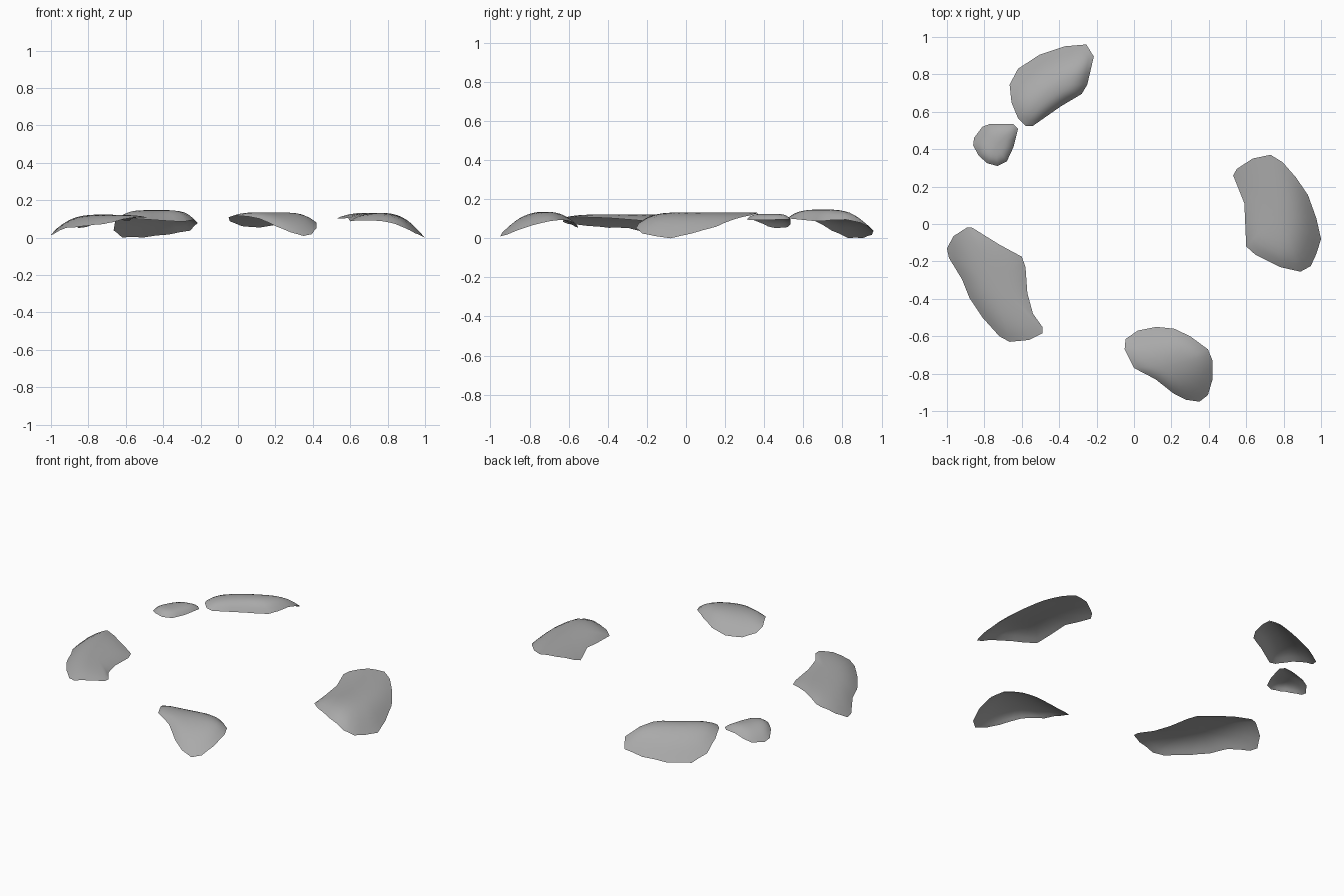
import bpy
import bmesh
from math import hypot, radians
from mathutils import Vector

default_cube = bpy.data.objects.get("Cube")
if default_cube:
    bpy.data.objects.remove(default_cube, do_unlink=True)

# Single plain grey
grey = bpy.data.materials.new("plain grey")
grey.use_nodes = True
tone = (0.4, 0.4, 0.4, 1)
grey.diffuse_color = tone
grey.node_tree.nodes["Principled BSDF"].inputs["Base Color"].default_value = tone

RINGS = 8


def arch_height(point, crest, peak, inner, outer, power):
    """Height of the rounded ring surface at a plan position.
    inner and outer are (width, drop) pairs on each side of the crest."""
    offset = hypot(point.x, point.y) - crest
    if offset < 0:
        width, drop = inner
        return peak - drop * (-offset / width) ** 2
    width, drop = outer
    return max(0.0, peak - drop * (offset / width) ** power)


def patch(name, outline, crest, peak, inner, outer, droop, lean=(0, 0), power=2):
    """Thin curved sheet: concentric rings of the outline draped over the arch.
    The rim curls down by the droop share, more towards the lean direction."""
    corners = [Vector(p) / 100 for p in outline]
    rim = []
    for here, following in zip(corners, corners[1:] + corners[:1]):
        rim += [here, (here + following) / 2]
    low = Vector((min(p.x for p in rim), min(p.y for p in rim)))
    high = Vector((max(p.x for p in rim), max(p.y for p in rim)))
    middle = (low + high) / 2

    bm = bmesh.new()

    def drape(rim_point, share):
        p = middle.lerp(rim_point, share)
        curl = max(0, droop + Vector(lean).dot((rim_point - middle).normalized()))
        z = arch_height(p, crest, peak, inner, outer, power)
        return bm.verts.new((p.x, p.y, z * (1 - curl * share ** 5)))

    centre = drape(rim[0], 0)
    rings = [[drape(p, step / RINGS) for p in rim]
             for step in range(1, RINGS + 1)]
    count = len(rim)
    for i in range(count):
        j = (i + 1) % count
        bm.faces.new((centre, rings[0][i], rings[0][j]))
        for small, large in zip(rings, rings[1:]):
            bm.faces.new((small[i], large[i], large[j], small[j]))

    mesh = bpy.data.meshes.new(name)
    bm.to_mesh(mesh)
    bm.free()
    mesh.materials.append(grey)
    obj = bpy.data.objects.new(name, mesh)
    bpy.context.collection.objects.link(obj)
    bpy.ops.object.select_all(action="DESELECT")
    obj.select_set(True)
    bpy.context.view_layer.objects.active = obj
    bpy.ops.object.shade_smooth_by_angle(angle=radians(50))


# Outlines run counter-clockwise seen from above, in hundredths of a unit
patch("left_patch",
      [(53, 26), (59, 11), (60, -12), (65, -16.5), (78, -23), (89, -25.5),
       (94.5, -22.5), (97.5, -16), (100, -8), (97.5, 3), (93, 15.5),
       (86.5, 25), (79.5, 33), (73, 37), (63.5, 35), (55, 29.5)],
      crest=0.76, peak=0.132, inner=(0.17, 0.03), outer=(0.24, 0.13),
      droop=0.12, lean=(0.1, -0.2), power=2.5)

patch("right_patch",
      [(-89.5, -2), (-96.5, -6.5), (-100, -13), (-99, -18), (-92, -29.5),
       (-88, -39.5), (-81, -50), (-72, -60), (-66.5, -63), (-56, -62),
       (-49, -58.5), (-49, -55), (-54, -48), (-57, -37), (-58, -23),
       (-60, -17.5), (-72, -11), (-86.5, -2)],
      crest=0.78, peak=0.122, inner=(0.17, 0.025), outer=(0.23, 0.108),
      droop=0.1, power=2.5)

patch("front_patch",
      [(-4.5, -61.5), (-5, -67), (0, -77), (11.5, -83), (21, -90.5),
       (28, -94), (35, -95), (39.5, -91.5), (42, -83), (42, -73),
       (39.5, -67), (30, -60), (21.5, -56), (12, -55), (2, -57)],
      crest=0.74, peak=0.135, inner=(0.18, 0.07), outer=(0.27, 0.12),
      droop=0.22, lean=(0.1, 0))

patch("back_patch",
      [(-66.5, 74.5), (-65.5, 65), (-62, 56.5), (-58, 52.5), (-54, 52.5),
       (-39, 63), (-28, 69.5), (-25, 74.5), (-21.5, 89.5), (-25.5, 96),
       (-37, 95), (-50.5, 90.5), (-62, 83)],
      crest=0.83, peak=0.147, inner=(0.1, 0.02), outer=(0.2, 0.137),
      droop=0.28, lean=(0.07, 0))

patch("small_patch",
      [(-86, 42), (-83, 36.5), (-78.5, 32.5), (-73, 31), (-68, 33.5),
       (-64.5, 41), (-62, 51), (-64.5, 53.5), (-77, 53.5), (-81, 52),
       (-85.5, 46)],
      crest=0.84, peak=0.125, inner=(0.1, 0.01), outer=(0.12, 0.05),
      droop=0.22)
